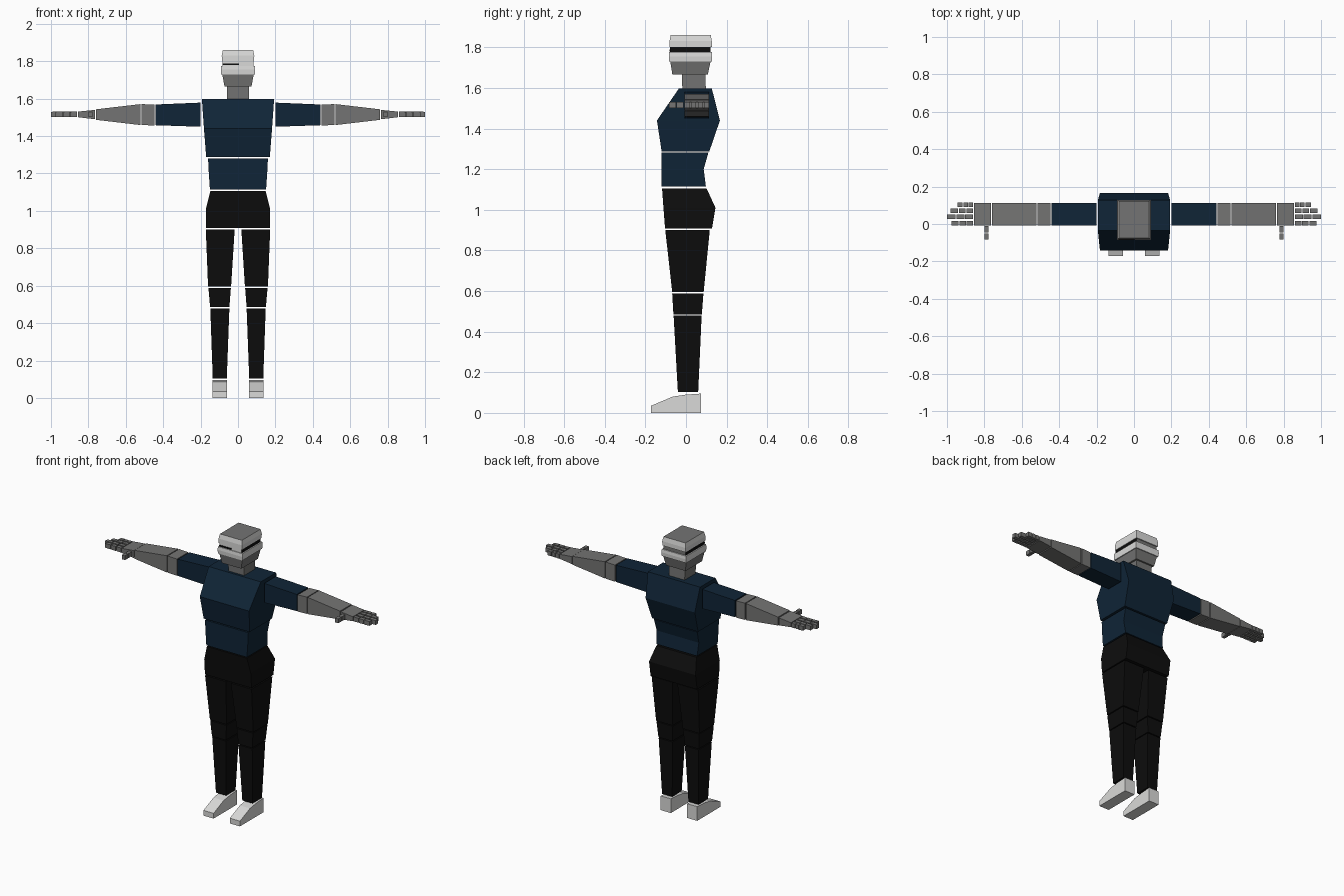
import bpy, bmesh

if "Cube" in bpy.data.objects:
    bpy.data.objects.remove(bpy.data.objects["Cube"])


def material(name, rgb):
    m = bpy.data.materials.new(name)
    m.diffuse_color = (*rgb, 1)
    m.use_nodes = True
    m.node_tree.nodes["Principled BSDF"].inputs["Base Color"].default_value = m.diffuse_color
    return m


NAVY = material("navy_cloth", (0.005, 0.018, 0.038))
BLACK = material("black_cloth", (0.004, 0.004, 0.004))
GREY = material("grey_skin", (0.175, 0.175, 0.172))
LIGHT = material("light_grey", (0.70, 0.70, 0.69))


def loft(name, axis, rings, mats, rule=None):
    """Rectangular rings (t, a0, a1, b0, b1) joined along an axis, with capped ends."""
    bm = bmesh.new()
    loops = []
    for t, a0, a1, b0, b1 in rings:
        loop = []
        for a, b in ((a0, b0), (a1, b0), (a1, b1), (a0, b1)):
            co = [a, b]
            co.insert("xyz".index(axis), t)
            loop.append(bm.verts.new(co))
        loops.append(loop)
    for p, q in zip(loops, loops[1:]):
        for i in range(4):
            j = (i + 1) % 4
            bm.faces.new((p[i], p[j], q[j], q[i]))
    bm.faces.new(loops[0])
    bm.faces.new(loops[-1])
    bmesh.ops.recalc_face_normals(bm, faces=bm.faces)
    bm.normal_update()
    if rule:
        for f in bm.faces:
            f.material_index = rule(f)
    me = bpy.data.meshes.new(name)
    bm.to_mesh(me)
    bm.free()
    for m in mats:
        me.materials.append(m)
    ob = bpy.data.objects.new(name, me)
    bpy.context.collection.objects.link(ob)
    return ob


def mirrored(name, axis, rings, mat):
    """Part for the +x side and its mirror image."""
    loft(name + "_left", axis, rings, [mat])
    if axis == "x":
        flip = [(-t, a0, a1, b0, b1) for t, a0, a1, b0, b1 in rings]
    else:
        flip = [(t, -a1, -a0, b0, b1) for t, a0, a1, b0, b1 in rings]
    loft(name + "_right", axis, flip, [mat])


def stack(name, rows, mats, rule=None):
    """Central part from rows of (z, half width, front y, back y)."""
    return loft(name, "z", [(z, -w, w, f, b) for z, w, f, b in rows], mats, rule)


# Torso
stack("chest", [(1.288, 0.17, -0.12, 0.115), (1.44, 0.182, -0.143, 0.167),
                (1.597, 0.193, -0.035, 0.127)], [NAVY])
stack("abdomen", [(1.114, 0.15, -0.12, 0.098), (1.20, 0.156, -0.12, 0.087),
                  (1.281, 0.16, -0.12, 0.11)], [NAVY])
stack("hips", [(0.908, 0.172, -0.103, 0.128), (1.01, 0.172, -0.111, 0.145),
               (1.106, 0.148, -0.118, 0.101)], [BLACK])

# Neck and jaw
stack("neck", [(1.59, 0.058, -0.018, 0.098), (1.67, 0.06, -0.02, 0.095)], [GREY])
stack("jaw", [(1.665, 0.072, -0.067, 0.107), (1.735, 0.085, -0.078, 0.122)], [GREY])

# Head band, recessed slot and crown
stack("head_band", [(1.73, 0.09, -0.083, 0.127), (1.755, 0.092, -0.085, 0.129),
                    (1.776, 0.09, -0.083, 0.127)], [LIGHT])
stack("head_slot", [(1.77, 0.082, -0.078, 0.12), (1.81, 0.082, -0.078, 0.12)],
      [BLACK, LIGHT, GREY],
      lambda f: 1 if f.normal.y < -0.5 else 2 if f.normal.y > 0.5 else 0)
loft("face_slit", "z", [(1.779, -0.082, 0.005, -0.082, -0.077),
                        (1.788, -0.082, 0.005, -0.082, -0.077)], [BLACK])
stack("crown", [(1.801, 0.086, -0.081, 0.127), (1.83, 0.087, -0.081, 0.127),
                (1.86, 0.081, -0.075, 0.122)], [LIGHT, GREY],
      lambda f: 1 if f.normal.z > 0.9 else 0)

# Legs
mirrored("thigh", "z", [(0.595, 0.037, 0.16, -0.068, 0.087),
                        (0.900, 0.018, 0.172, -0.102, 0.117)], BLACK)
mirrored("knee", "z", [(0.485, 0.046, 0.149, -0.062, 0.078),
                       (0.589, 0.038, 0.158, -0.068, 0.086)], BLACK)
mirrored("shin", "z", [(0.103, 0.06, 0.135, -0.04, 0.06),
                       (0.479, 0.046, 0.148, -0.061, 0.077)], BLACK)
mirrored("foot", "y", [(-0.172, 0.06, 0.135, 0, 0.035), (-0.066, 0.06, 0.135, 0, 0.08),
                       (0.0, 0.06, 0.135, 0, 0.09), (0.075, 0.06, 0.135, 0, 0.095)], LIGHT)

# Arms
Y0, Y1 = -0.008, 0.113
mirrored("upper_arm", "x", [(0.20, Y0, Y1, 1.450, 1.579), (0.44, Y0, Y1, 1.458, 1.569)], NAVY)
mirrored("elbow", "x", [(0.447, Y0, Y1, 1.457, 1.568), (0.515, Y0, Y1, 1.459, 1.571)], GREY)
mirrored("forearm", "x", [(0.521, Y0, Y1, 1.459, 1.571), (0.76, Y0, Y1, 1.487, 1.543)], GREY)
mirrored("palm", "x", [(0.765, Y0, Y1, 1.490, 1.540), (0.855, Y0, Y1, 1.501, 1.531)], GREY)

# Fingers, each in three segments, and a thumb in two
for n, (y, tip) in enumerate([(0.005, 0.977), (0.038, 1.0), (0.071, 0.98), (0.102, 0.945)]):
    step = (tip - 0.86) / 3
    for s in range(3):
        x = 0.86 + s * step
        end = x + step - (0.004 if s < 2 else 0)
        mirrored(f"finger_{n + 1}_segment_{s + 1}", "x",
                 [(x, y - 0.012, y + 0.012, 1.501, 1.531),
                  (end, y - 0.012, y + 0.012, 1.502, 1.53)], GREY)
for s in range(2):
    y = -0.012 - s * 0.038
    mirrored(f"thumb_segment_{s + 1}", "y", [(y - 0.034, 0.777, 0.8, 1.502, 1.53),
                                             (y, 0.777, 0.8, 1.501, 1.531)], GREY)
